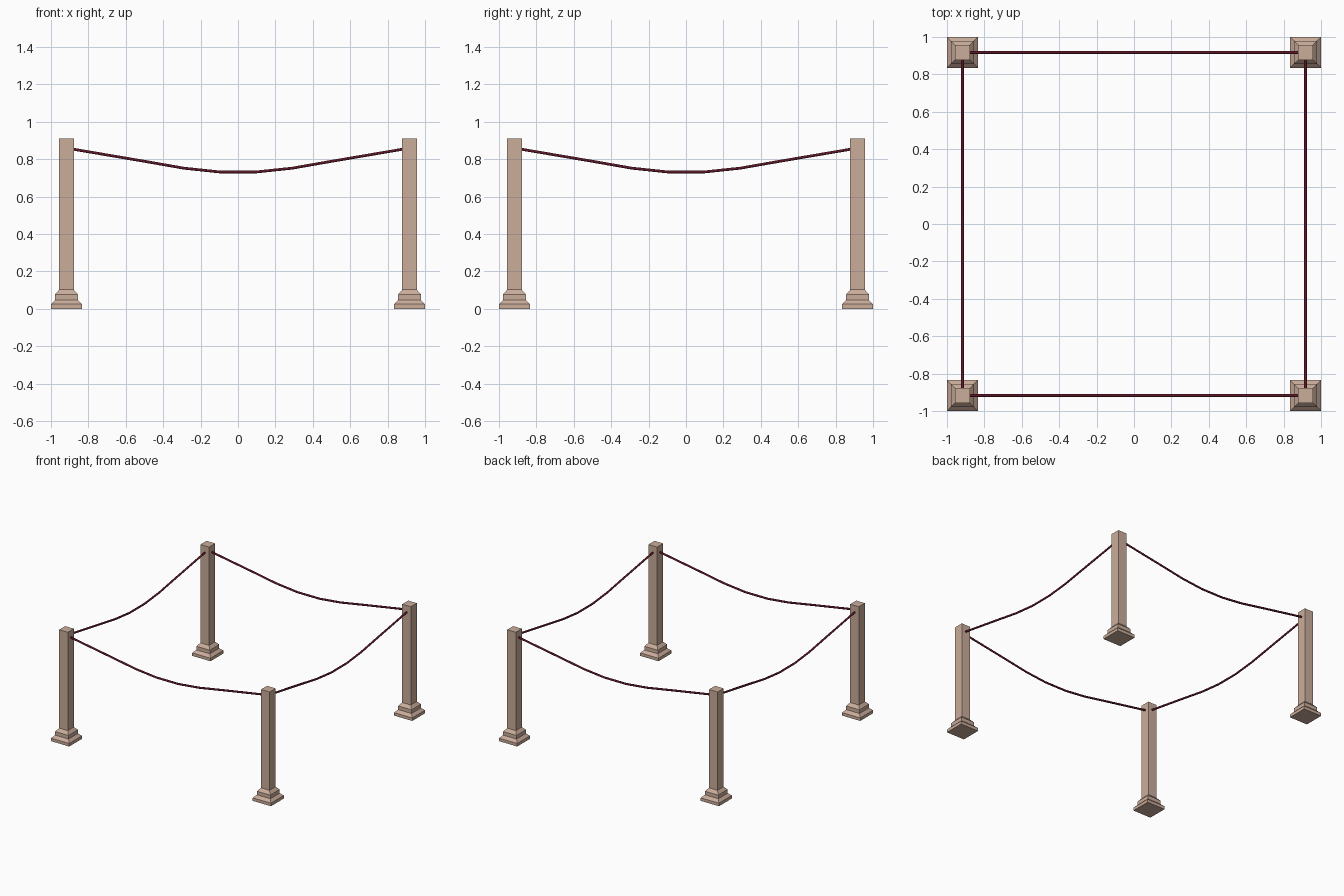
import bpy
import bmesh
from math import cos, pi, sin
from mathutils import Matrix

default = bpy.data.objects.get("Cube")
if default:
    bpy.data.objects.remove(default, do_unlink=True)


def make_material(name, colour):
    mat = bpy.data.materials.new(name)
    mat.use_nodes = True
    mat.diffuse_color = (*colour, 1)
    bsdf = mat.node_tree.nodes["Principled BSDF"]
    bsdf.inputs["Base Color"].default_value = (*colour, 1)
    bsdf.inputs["Roughness"].default_value = 0.8
    return mat


stone = make_material("warm stone", (0.6, 0.42, 0.33))
rope_red = make_material("dark red rope", (0.11, 0.008, 0.02))

CENTRE = 0.917  # distance of post axes and ropes from the middle
# Half width and height of each square ring, from floor to top
POST_PROFILE = [(0.083, 0), (0.083, 0.025), (0.061, 0.047), (0.061, 0.077),
                (0.039, 0.102), (0.039, 0.91)]
# Half of the rope's sag, from the middle outwards
ROPE_HALF = [(0.1, 0.732), (0.29, 0.752), (0.49, 0.787),
             (0.69, 0.821), (0.89, 0.855)]
ROPE_RADIUS = 0.008
ROPE_SIDES = 8


def sweep_rings(name, rings, mat):
    """Join equal rings of points into a capped solid."""
    bm = bmesh.new()
    loops = [[bm.verts.new(p) for p in ring] for ring in rings]
    count = len(loops[0])
    for low, high in zip(loops, loops[1:]):
        for i in range(count):
            j = (i + 1) % count
            bm.faces.new((low[i], low[j], high[j], high[i]))
    bm.faces.new(loops[0])
    bm.faces.new(loops[-1])
    bmesh.ops.recalc_face_normals(bm, faces=bm.faces)
    mesh = bpy.data.meshes.new(name)
    bm.to_mesh(mesh)
    bm.free()
    mesh.materials.append(mat)
    obj = bpy.data.objects.new(name, mesh)
    bpy.context.collection.objects.link(obj)
    return obj


# Four square posts with stepped bases
for depth, sy in (("front", -1), ("back", 1)):
    for side, sx in (("left", 1), ("right", -1)):
        rings = [[(-r, -r, z), (r, -r, z), (r, r, z), (-r, r, z)]
                 for r, z in POST_PROFILE]
        post = sweep_rings(f"{depth}_{side}_post", rings, stone)
        post.location = (sx * CENTRE, sy * CENTRE, 0)

# Four sagging ropes, each turned a quarter from the last
path = [(-x, z) for x, z in reversed(ROPE_HALF)] + ROPE_HALF
angles = [2 * pi * (i + 0.5) / ROPE_SIDES for i in range(ROPE_SIDES)]
for turn, side in enumerate(("front", "left", "back", "right")):
    rings = [[(x, -CENTRE + ROPE_RADIUS * cos(a), z + ROPE_RADIUS * sin(a))
              for a in angles] for x, z in path]
    rope = sweep_rings(f"{side}_rope", rings, rope_red)
    rope.data.transform(Matrix.Rotation(turn * pi / 2, 4, "Z"))
    for face in rope.data.polygons:
        face.use_smooth = len(face.vertices) == 4
